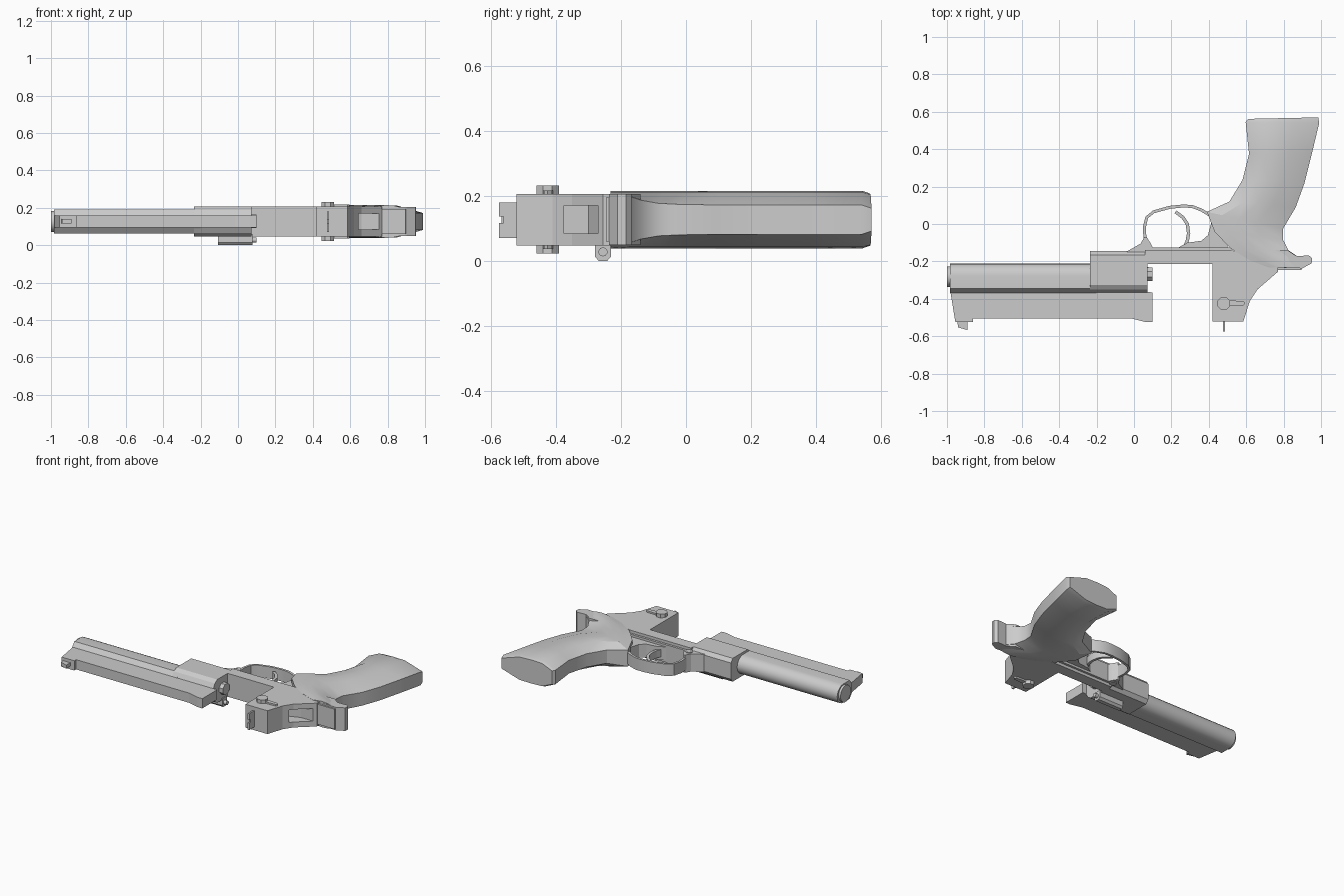
import bpy, bmesh, math

ZC = 0.127  # mid plane of the model


def finish(name, bm, smooth=None):
    bmesh.ops.recalc_face_normals(bm, faces=bm.faces)
    me = bpy.data.meshes.new(name)
    bm.to_mesh(me)
    bm.free()
    ob = bpy.data.objects.new(name, me)
    bpy.context.collection.objects.link(ob)
    if smooth:
        bpy.ops.object.select_all(action='DESELECT')
        ob.select_set(True)
        bpy.context.view_layer.objects.active = ob
        bpy.ops.object.shade_smooth_by_angle(angle=math.radians(smooth))
    return ob


def loft(name, rings, smooth=None):
    bm = bmesh.new()
    vs = [[bm.verts.new(p) for p in r] for r in rings]
    n = len(vs[0])
    for a, b in zip(vs, vs[1:]):
        for i in range(n):
            j = (i + 1) % n
            bm.faces.new((a[i], a[j], b[j], b[i]))
    bm.faces.new(vs[0])
    bm.faces.new(vs[-1])
    return finish(name, bm, smooth)


def plate(name, pts, z0, z1, smooth=None):
    return loft(name, [[(x, y, z) for x, y in pts] for z in (z0, z1)], smooth)


def bar(name, pts, x0, x1, smooth=None):
    return loft(name, [[(x, y, z) for y, z in pts] for x in (x0, x1)], smooth)


def circle(cx, cy, r, n, off=0.5):
    return [(cx + r * math.cos(2 * math.pi * (i + off) / n),
             cy + r * math.sin(2 * math.pi * (i + off) / n)) for i in range(n)]


def ribbon(name, path, t, z0, z1):
    a, b = [], []
    for i, (x, y) in enumerate(path):
        p, q = path[max(i - 1, 0)], path[min(i + 1, len(path) - 1)]
        dx, dy = q[0] - p[0], q[1] - p[1]
        l = math.hypot(dx, dy)
        nx, ny = -dy / l * t / 2, dx / l * t / 2
        a.append((x + nx, y + ny))
        b.append((x - nx, y - ny))
    return plate(name, a + b[::-1], z0, z1, 35)


# barrel: rounded underside, flat flanks, shoulders into the rib
arc = [(-0.276 + 0.064 * math.sin(math.pi * i / 10),
        ZC + 0.063 * math.cos(math.pi * i / 10)) for i in range(11)]
bar("barrel", [(-0.37, ZC + 0.03), (-0.345, ZC + 0.063)] + arc +
    [(-0.345, ZC - 0.063), (-0.37, ZC - 0.03)], -0.985, -0.2, 30)
bar("muzzle_ring", circle(-0.282, ZC, 0.056, 20), -1.0, -0.97, 30)

# top rib with front sight
plate("barrel_rib", [(-0.983, -0.355), (0.1, -0.365), (0.1, -0.525), (0.065, -0.525),
                     (-0.015, -0.505), (-0.86, -0.505), (-0.86, -0.525), (-0.955, -0.525)],
      ZC - 0.033, ZC + 0.033)
plate("front_sight", [(-0.945, -0.52), (-0.89, -0.52), (-0.89, -0.567), (-0.94, -0.553)],
      ZC - 0.012, ZC + 0.012)

# frame block around the barrel root
half = [(-0.367, 0.033), (-0.35, 0.062), (-0.325, 0.079), (-0.165, 0.079), (-0.145, 0.055)]
bar("frame_front", [(y, ZC + h) for y, h in half] + [(y, ZC - h) for y, h in half[::-1]],
    -0.235, 0.072)
bar("barrel_stub", circle(-0.268, ZC, 0.039, 8), 0.06, 0.1)

# swing-out hinge block and pin
bar("hinge_block", [(-0.28, 0.06), (-0.28, 0.014), (-0.268, 0.0), (-0.242, 0.0),
                    (-0.23, 0.014), (-0.23, 0.06)], -0.107, 0.078)
bar("hinge_pin", circle(-0.255, 0.028, 0.014, 10), 0.07, 0.1, 40)

# main frame, with channel cut in the rear slope
frame = plate("frame_rear", [(0.06, -0.14), (0.06, -0.215), (0.42, -0.215), (0.42, -0.52),
                             (0.585, -0.52), (0.62, -0.41), (0.66, -0.35), (0.77, -0.255),
                             (0.77, -0.2), (0.52, -0.14)], 0.048, 0.206)
cutter = plate("channel_cutter", [(0.545, -0.375), (0.85, -0.375), (0.85, -0.27),
                                  (0.66, -0.27), (0.58, -0.30)], 0.085, 0.17)
cutter.hide_render = True
cutter.hide_set(True)
mod = frame.modifiers.new("channel", 'BOOLEAN')
mod.operation = 'DIFFERENCE'
mod.object = cutter
mod.solver = 'EXACT'

# rear sight blade with notch
bar("rear_sight", [(-0.51, 0.07), (-0.575, 0.07), (-0.575, 0.117), (-0.56, 0.117),
                   (-0.56, 0.137), (-0.575, 0.137), (-0.575, 0.18), (-0.51, 0.18)], 0.475, 0.487)

# latches on both sides
for side, s in (("left", 1), ("right", -1)):
    plate("latch_knob_" + side, circle(0.48, -0.425, 0.037, 8), ZC + s * 0.07, ZC + s * 0.104)
    plate("latch_bar_" + side, [(0.49, -0.44), (0.585, -0.436), (0.595, -0.425),
                                (0.585, -0.412), (0.49, -0.408)], ZC + s * 0.07, ZC + s * 0.09)

# under plate, guard root, cross screw
plate("guard_plate", [(-0.045, -0.155), (-0.03, -0.142), (0.035, -0.105), (0.055, -0.07),
                      (0.068, -0.07), (0.09, -0.105), (0.10, -0.125), (0.52, -0.125),
                      (0.52, -0.16)], ZC - 0.06, ZC + 0.06)
plate("cross_screw", circle(0.063, -0.123, 0.023, 8), ZC - 0.066, ZC + 0.066)

# trigger guard and trigger
ribbon("trigger_guard", [(0.06, -0.09), (0.055, -0.02), (0.068, 0.035), (0.105, 0.065),
                         (0.19, 0.089), (0.26, 0.096), (0.31, 0.094), (0.36, 0.075),
                         (0.41, 0.045), (0.44, 0.01)], 0.016, ZC - 0.04, ZC + 0.04)
ribbon("trigger", [(0.222, 0.065), (0.262, 0.035), (0.285, 0.0), (0.292, -0.05),
                   (0.285, -0.09), (0.265, -0.135)], 0.018, ZC - 0.025, ZC + 0.025)
plate("trigger_base", [(0.22, -0.135), (0.285, -0.1), (0.36, -0.09), (0.395, -0.06),
                       (0.42, 0.03), (0.5, 0.0), (0.5, -0.14)], ZC - 0.045, ZC + 0.045)

# grip: front point, back point, half width at front, mid, back
sections = [
    ((0.61, 0.562), (0.985, 0.57), 0.045, 0.080, 0.035),
    ((0.597, 0.545), (0.99, 0.54), 0.048, 0.088, 0.045),
    ((0.615, 0.375), (0.952, 0.38), 0.045, 0.088, 0.045),
    ((0.58, 0.235), (0.912, 0.22), 0.045, 0.088, 0.045),
    ((0.51, 0.12), (0.865, 0.09), 0.045, 0.088, 0.045),
    ((0.39, 0.065), (0.797, -0.025), 0.055, 0.088, 0.047),
    ((0.43, -0.04), (0.797, -0.085), 0.075, 0.088, 0.05),
    ((0.515, -0.13), (0.825, -0.14), 0.080, 0.088, 0.06),
    ((0.62, -0.195), (0.87, -0.17), 0.080, 0.088, 0.07),
]
rings = []
for (fx, fy), (bx, by), f, m, b in sections:
    ring = []
    for s in (1, -1):
        side = [(fx + (bx - fx) * t, fy + (by - fy) * t, ZC + s * w)
                for t, w in ((0, f), (0.2, m * 0.96), (0.42, m), (0.65, m * 0.96), (1, b))]
        ring += side[::s]
    rings.append(ring)
rings.append([(0.72 + (x - 0.62) * 0.7, -0.232, z) for x, y, z in rings[-1]])
loft("grip", rings, 32)

# tang behind the grip and its back plate
plate("tang", [(0.74, -0.14), (0.82, -0.14), (0.87, -0.172), (0.935, -0.168), (0.953, -0.185),
               (0.95, -0.21), (0.9, -0.237), (0.74, -0.232)], ZC - 0.078, ZC + 0.078, 30)
plate("tang_plate", [(0.765, -0.225), (0.9, -0.225), (0.895, -0.246), (0.768, -0.246)],
      ZC - 0.068, ZC + 0.068)
